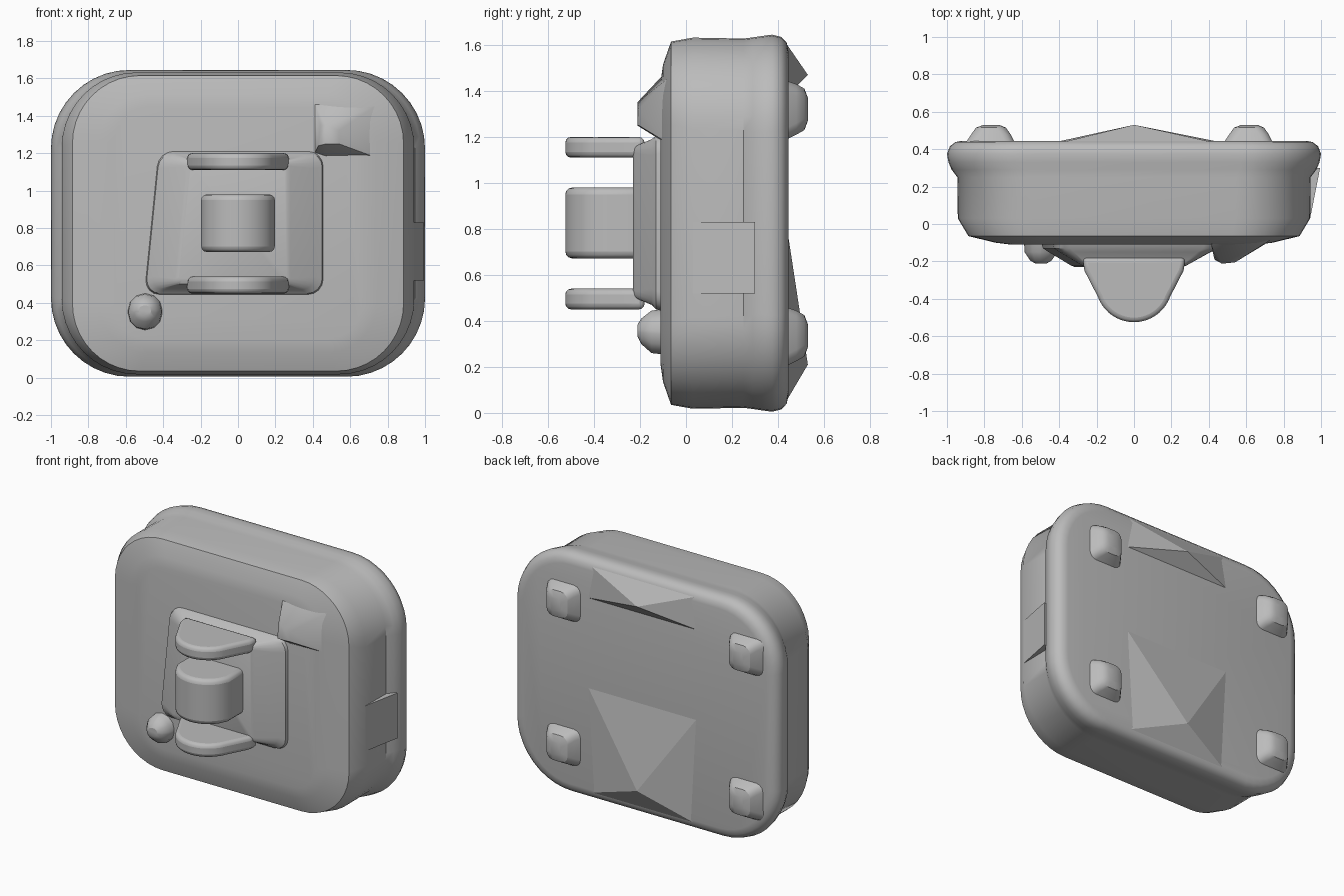
import bpy, bmesh, math

cube = bpy.data.objects.get("Cube")
if cube:
    bpy.data.objects.remove(cube, do_unlink=True)

grey = bpy.data.materials.new("plain grey")
grey.use_nodes = True
grey.diffuse_color = (0.5, 0.5, 0.5, 1)
grey.node_tree.nodes["Principled BSDF"].inputs["Base Color"].default_value = (0.5, 0.5, 0.5, 1)


def finish(name, bm, angle=30, bevel=0):
    bmesh.ops.recalc_face_normals(bm, faces=bm.faces)
    mesh = bpy.data.meshes.new(name)
    bm.to_mesh(mesh)
    bm.free()
    mesh.materials.append(grey)
    obj = bpy.data.objects.new(name, mesh)
    bpy.context.collection.objects.link(obj)
    if bevel:
        mod = obj.modifiers.new("rounding", "BEVEL")
        mod.width, mod.segments, mod.angle_limit = bevel, 3, math.radians(40)
    bpy.ops.object.select_all(action="DESELECT")
    obj.select_set(True)
    bpy.context.view_layer.objects.active = obj
    bpy.ops.object.shade_smooth_by_angle(angle=math.radians(angle))
    return obj


def rounded_ring(y, x0, x1, z0, z1, r, steps=10):
    """Points of a rounded rectangle lying across y."""
    corners = ((x1 - r, z1 - r), (x0 + r, z1 - r), (x0 + r, z0 + r), (x1 - r, z0 + r))
    pts = []
    for q, (cx, cz) in enumerate(corners):
        for i in range(steps + 1):
            a = math.pi / 2 * (q + i / steps)
            pts.append((cx + r * math.cos(a), y, cz + r * math.sin(a)))
    return pts


def loft(name, rings, steps=10, shear=0, angle=30):
    """Skin a stack of rounded rectangles and cap both ends."""
    bm = bmesh.new()
    loops = [[bm.verts.new(p) for p in rounded_ring(*r, steps=steps)] for r in rings]
    for a, b in zip(loops, loops[1:]):
        for i in range(len(a)):
            j = (i + 1) % len(a)
            bm.faces.new((a[i], a[j], b[j], b[i]))
    bm.faces.new(loops[0])
    bm.faces.new(loops[-1])
    for v in bm.verts:
        if v.co.x < 0:
            v.co.x -= shear * (1.2 - v.co.z)
    return finish(name, bm, angle)


def slab(name, half, z0, z1, bevel):
    """Mirror half an outline in x and extrude it upward."""
    outline = half + [(-x, y) for x, y in reversed(half) if x > 0.001]
    bm = bmesh.new()
    face = bm.faces.new([bm.verts.new((x, y, z0)) for x, y in outline])
    new = bmesh.ops.extrude_face_region(bm, geom=[face])["geom"]
    for v in new:
        if isinstance(v, bmesh.types.BMVert):
            v.co.z = z1
    return finish(name, bm, 35, bevel)


def hull(name, points, angle=20, bevel=0):
    bm = bmesh.new()
    for p in points:
        bm.verts.new(p)
    bmesh.ops.convex_hull(bm, input=bm.verts)
    return finish(name, bm, angle, bevel)


# Main housing: sloped front, straight wall and a wider lip at the back
mid = 0.825
sections = [(-0.11, 0.66, 0.62, 0.18), (-0.1, 0.74, 0.69, 0.26), (-0.065, 0.885, 0.79, 0.36),
            (0.03, 0.942, 0.807, 0.4), (0.25, 0.945, 0.803, 0.4), (0.29, 0.975, 0.808, 0.41),
            (0.33, 0.992, 0.814, 0.42), (0.375, 1.0, 0.82, 0.42), (0.415, 0.985, 0.81, 0.41),
            (0.438, 0.955, 0.785, 0.39), (0.445, 0.92, 0.75, 0.36)]
loft("housing", [(y, -hx, hx, mid - hz, mid + hz, r) for y, hx, hz, r in sections], angle=35)

# Raised mounting plate with sloping sides and a skewed right edge
loft("mounting_plate", [(-0.09, -0.43, 0.46, 0.44, 1.215, 0.08), (-0.13, -0.42, 0.45, 0.45, 1.205, 0.08),
                        (-0.15, -0.39, 0.41, 0.47, 1.19, 0.07), (-0.222, -0.27, 0.28, 0.5, 1.16, 0.03),
                        (-0.23, -0.25, 0.26, 0.52, 1.14, 0.02)], steps=4, shear=0.1)

# Hinge ears and the barrel between them
nose = [(0.205 * math.cos(a), -0.32 + 0.205 * math.sin(a))
        for a in (-math.radians(20 + 7 * i) for i in range(11))]
for name, low in (("lower_ear", 0.45), ("upper_ear", 1.11)):
    slab(name, [(0.275, -0.18), (0.265, -0.25)] + nose, low, low + 0.09, 0.025)
slab("barrel", [(0.197, -0.18), (0.197, -0.38)] + nose[2:], 0.672, 0.98, 0.03)

# Small pin at the lower right of the front
loft("front_pin", [(-0.06, -0.59, -0.4, 0.25, 0.455, 0.09), (-0.15, -0.585, -0.41, 0.26, 0.445, 0.085),
                   (-0.195, -0.555, -0.44, 0.3, 0.41, 0.05), (-0.21, -0.53, -0.465, 0.33, 0.385, 0.025)], steps=3)

# Peaked lump at the upper left of the front
hull("front_lump", [(0.41, -0.1, 1.47), (0.41, -0.1, 1.2), (0.47, -0.1, 1.18), (0.73, -0.09, 1.18),
                    (0.73, -0.085, 1.45), (0.44, -0.19, 1.35), (0.43, -0.19, 1.24), (0.47, -0.212, 1.35),
                    (0.47, -0.212, 1.25), (0.54, -0.205, 1.32), (0.54, -0.205, 1.25)], 40)

# Four feet on the back
for side, x in (("left", 0.62), ("right", -0.76)):
    for level, z in (("upper", 1.32), ("lower", 0.335)):
        loft(f"{level}_{side}_foot",
             [(0.42, x - 0.15, x + 0.13, z - 0.14, z + 0.13, 0.05), (0.48, x - 0.11, x + 0.1, z - 0.11, z + 0.11, 0.05),
              (0.515, x - 0.085, x + 0.075, z - 0.09, z + 0.09, 0.05),
              (0.53, x - 0.045, x + 0.04, z - 0.05, z + 0.05, 0.03)], steps=3)

# Shallow peaks on the back panel
hull("lower_back_peak", [(-0.41, 0.44, 0.8), (0.45, 0.44, 0.8), (-0.41, 0.43, 0.04), (0.45, 0.43, 0.04),
                         (0, 0.53, 0.21)], 5)
hull("upper_back_peak", [(-0.41, 0.44, 1.38), (0.45, 0.44, 1.38), (-0.41, 0.43, 1.615), (0.45, 0.43, 1.615),
                         (0, 0.53, 1.47)], 5)

# Wedge filling the lip on the left wall
hull("side_wedge", [(x, y, z) for z in (0.52, 0.83) for x, y in ((0.9, 0.03), (0.942, 0.03), (0.995, 0.3), (0.9, 0.3))], 5)
